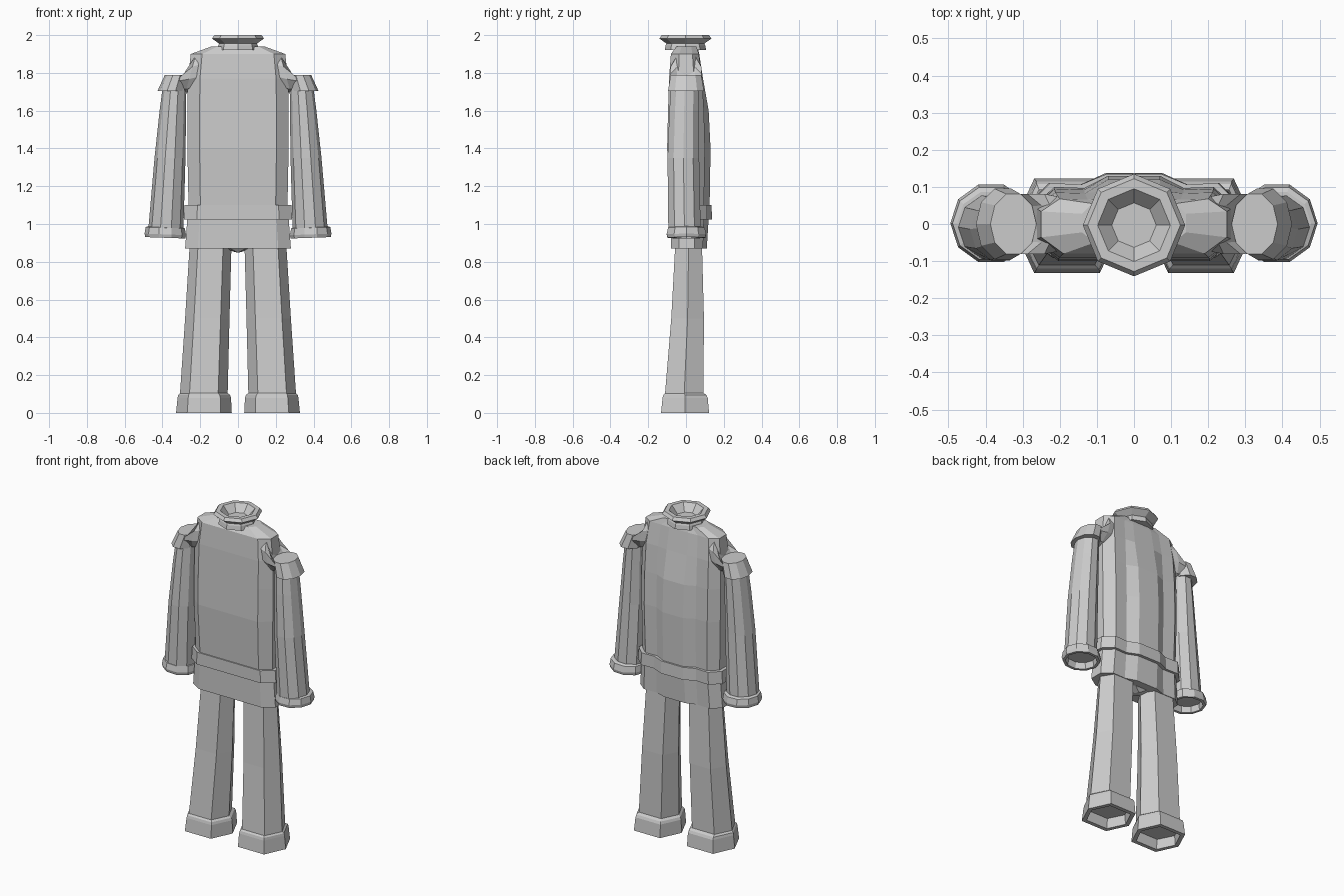
import bpy, bmesh
from math import cos, sin, pi, radians
from mathutils import Vector, Matrix


def loft(name, rings, mirror=False):
    """Skin a stack of equal-sized rings, cap both ends."""
    bm = bmesh.new()
    rows = [[bm.verts.new(p) for p in r] for r in rings]
    n = len(rows[0])
    for a, b in zip(rows, rows[1:]):
        for i in range(n):
            j = (i + 1) % n
            bm.faces.new((a[i], a[j], b[j], b[i]))
    bm.faces.new(rows[0][::-1])
    bm.faces.new(rows[-1])
    bmesh.ops.recalc_face_normals(bm, faces=bm.faces[:])
    me = bpy.data.meshes.new(name)
    bm.to_mesh(me)
    bm.free()
    ob = bpy.data.objects.new(name, me)
    bpy.context.collection.objects.link(ob)
    if mirror:
        ob.modifiers.new("Mirror", 'MIRROR').use_axis[0] = True
    return ob


def ring(x, y, z, rx, ry, n, tilt=0.0):
    """Ellipse around (x, y, z), tilted about the y axis by degrees."""
    m = Matrix.Rotation(radians(tilt), 3, 'Y')
    return [Vector((x, y, z)) + m @ Vector((rx * cos(2 * pi * i / n), ry * sin(2 * pi * i / n), 0))
            for i in range(n)]


def body_ring(z, hw, front, back, side):
    """Coat cross-section: flat front, ridged back."""
    half = [(0.76, front), (1, front * 0.45), (1, side * 0.5), (0.8, side),
            (0.5, side * 0.97), (0.26, back)]
    pts = [(x * hw, y) for x, y in half]
    pts += [(-x, y) for x, y in pts[::-1]]
    return [Vector((x, y, z)) for x, y in pts]


# Coat body with skirt
loft("coat_body", [body_ring(*r) for r in [
    (0.87, 0.28, -0.08, 0.11, 0.09),
    (1.03, 0.268, -0.08, 0.12, 0.095),
    (1.10, 0.262, -0.085, 0.125, 0.095),
    (1.40, 0.268, -0.10, 0.13, 0.10),
    (1.60, 0.268, -0.095, 0.12, 0.095),
    (1.77, 0.265, -0.09, 0.09, 0.085),
    (1.90, 0.25, -0.08, 0.07, 0.068),
    (1.94, 0.14, -0.05, 0.06, 0.055)]])

# Belt
loft("belt", [body_ring(z, hw, f, b, s) for z, hw, f, b, s in [
    (1.025, 0.268, -0.08, 0.12, 0.095), (1.025, 0.287, -0.092, 0.138, 0.11),
    (1.10, 0.282, -0.092, 0.135, 0.11), (1.10, 0.262, -0.083, 0.12, 0.093)]])

# Crotch piece below the skirt
loft("crotch", [ring(0, 0.02, 0.90, 0.12, 0.06, 6), ring(0, 0.02, 0.87, 0.08, 0.05, 6),
                ring(0, 0.02, 0.85, 0.01, 0.03, 6)])

# Flared collar with hollow neck
loft("collar", [ring(0, -0.003, z, r, r, 8) for z, r in [
    (1.92, 0.11), (1.945, 0.105), (1.955, 0.10), (1.982, 0.138), (2.0, 0.125),
    (2.0, 0.098), (1.955, 0.06)]])

# Shoulders
loft("shoulder", [ring(0.14, 0, 1.83, 0.105, 0.065, 10, 95),
                  ring(0.25, 0, 1.80, 0.11, 0.085, 10, 75),
                  ring(0.31, 0, 1.775, 0.10, 0.085, 10, 42),
                  ring(0.338, 0, 1.755, 0.065, 0.08, 10, 8)], True)

# Flared shoulder caps
loft("shoulder_cap", [ring(0.325, 0, 1.79, 0.062, 0.085, 10, 0),
                      ring(0.353, 0, 1.705, 0.073, 0.10, 10, 0),
                      ring(0.345, 0, 1.705, 0.06, 0.085, 10, 0)], True)

# Sleeves
loft("sleeve", [ring(0.333, -0.005, 1.77, 0.06, 0.075, 10),
                ring(0.345, -0.01, 1.60, 0.07, 0.082, 10),
                ring(0.36, -0.014, 1.35, 0.082, 0.088, 10),
                ring(0.382, -0.008, 0.97, 0.093, 0.09, 10)], True)

# Sleeve cuffs, hollow below
loft("sleeve_cuff", [ring(0.385, 0.002, z, r, q, 10, -2) for z, r, q in [
    (0.985, 0.092, 0.088), (0.98, 0.104, 0.102), (0.945, 0.11, 0.11),
    (0.927, 0.106, 0.105), (0.927, 0.09, 0.088), (0.965, 0.085, 0.082)]], True)


def hex_ring(z, x0, x1, y0, y1):
    """Six-sided leg section with flat front and back."""
    w, ym = (x1 - x0) * 0.2, (y0 + y1) / 2
    return [Vector(p) for p in [(x0, ym, z), (x0 + w, y0, z), (x1 - w, y0, z),
                                (x1, ym, z), (x1 - w, y1, z), (x0 + w, y1, z)]]


# Trouser legs
loft("trouser_leg", [hex_ring(*r) for r in [
    (0.95, 0.03, 0.255, -0.055, 0.085), (0.87, 0.035, 0.257, -0.058, 0.085),
    (0.50, 0.045, 0.28, -0.078, 0.095), (0.09, 0.055, 0.308, -0.112, 0.092)]], True)

# Trouser hems, hollow below
loft("trouser_hem", [hex_ring(*r) for r in [
    (0.105, 0.055, 0.306, -0.11, 0.092), (0.095, 0.042, 0.317, -0.12, 0.108),
    (0.08, 0.037, 0.32, -0.124, 0.115), (0.0, 0.033, 0.328, -0.132, 0.122),
    (0.0, 0.058, 0.303, -0.108, 0.098), (0.06, 0.062, 0.30, -0.10, 0.09)]], True)
